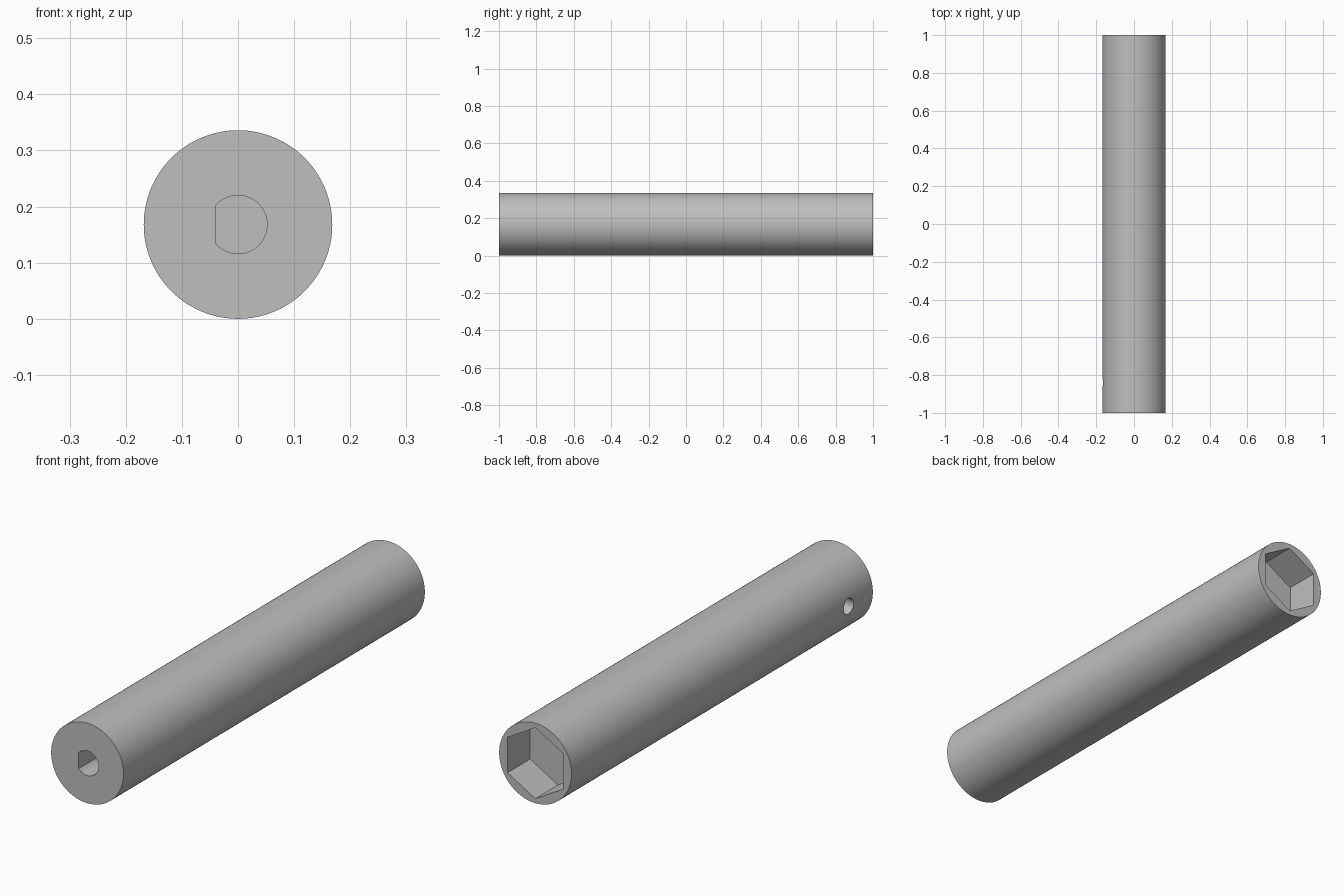
import bpy
import bmesh
from math import pi, cos, sin, acos
from mathutils import Matrix, Vector

cube = bpy.data.objects.get("Cube")
if cube:
    bpy.data.objects.remove(cube, do_unlink=True)

RADIUS = 0.168
AXIS = Vector((0, 0, RADIUS))
BORE_RADIUS, BORE_FLAT = 0.052, -0.04

grey = bpy.data.materials.new("plain grey")
grey.use_nodes = True
colour = (0.52, 0.52, 0.52, 1)
grey.diffuse_color = colour
grey.node_tree.nodes["Principled BSDF"].inputs["Base Color"].default_value = colour


def circle(radius, count, start=0.0, end=2 * pi):
    """Points of an arc, without a doubled point on a full circle."""
    full = abs(end - start - 2 * pi) < 1e-6
    steps = count if full else count - 1
    return [(radius * cos(start + (end - start) * i / steps),
             radius * sin(start + (end - start) * i / steps)) for i in range(count)]


def prism(name, profile, y0, y1):
    """Extrude an (x, z) profile about the shaft axis from y0 to y1."""
    bm = bmesh.new()
    face = bm.faces.new([bm.verts.new((x, y0, z + RADIUS)) for x, z in profile])
    moved = bmesh.ops.extrude_face_region(bm, geom=[face])["geom"]
    verts = [v for v in moved if isinstance(v, bmesh.types.BMVert)]
    bmesh.ops.translate(bm, verts=verts, vec=(0, y1 - y0, 0))
    bmesh.ops.recalc_face_normals(bm, faces=bm.faces[:])
    mesh = bpy.data.meshes.new(name)
    bm.to_mesh(mesh)
    bm.free()
    mesh.materials.append(grey)
    obj = bpy.data.objects.new(name, mesh)
    bpy.context.collection.objects.link(obj)
    return obj


# Shaft body
shaft = prism("shaft", circle(RADIUS, 128), -1, 1)

# D-shaped motor bore in the front, open arc closed by its flat
flat_angle = acos(BORE_FLAT / BORE_RADIUS)
bore = prism("d_bore_cutter", circle(BORE_RADIUS, 48, -flat_angle, flat_angle), -1.1, -0.68)

# Hexagonal socket in the back, corners up and down
socket = prism("hex_socket_cutter", circle(0.149, 6, pi / 6, pi / 6 + 2 * pi), 0.85, 1.1)

# Set-screw hole from the right side into the flat of the bore
screw = prism("screw_hole_cutter", circle(0.033, 40), -0.25, 0)
screw.data.transform(Matrix.Translation(Vector((0, -0.84, 0)) + AXIS)
                     @ Matrix.Rotation(-pi / 2, 4, "Z")
                     @ Matrix.Translation(-AXIS))

for cutter in (bore, socket, screw):
    cutter.hide_render = True
    cut = shaft.modifiers.new(cutter.name, "BOOLEAN")
    cut.operation = "DIFFERENCE"
    cut.solver = "EXACT"
    cut.object = cutter

# Bake the cuts, then smooth the round walls only
bpy.ops.object.select_all(action="DESELECT")
bpy.context.view_layer.objects.active = shaft
shaft.select_set(True)
for cut in list(shaft.modifiers):
    bpy.ops.object.modifier_apply(modifier=cut.name)
for cutter in (bore, socket, screw):
    bpy.data.objects.remove(cutter, do_unlink=True)
bpy.ops.object.shade_smooth_by_angle(angle=pi / 6)
